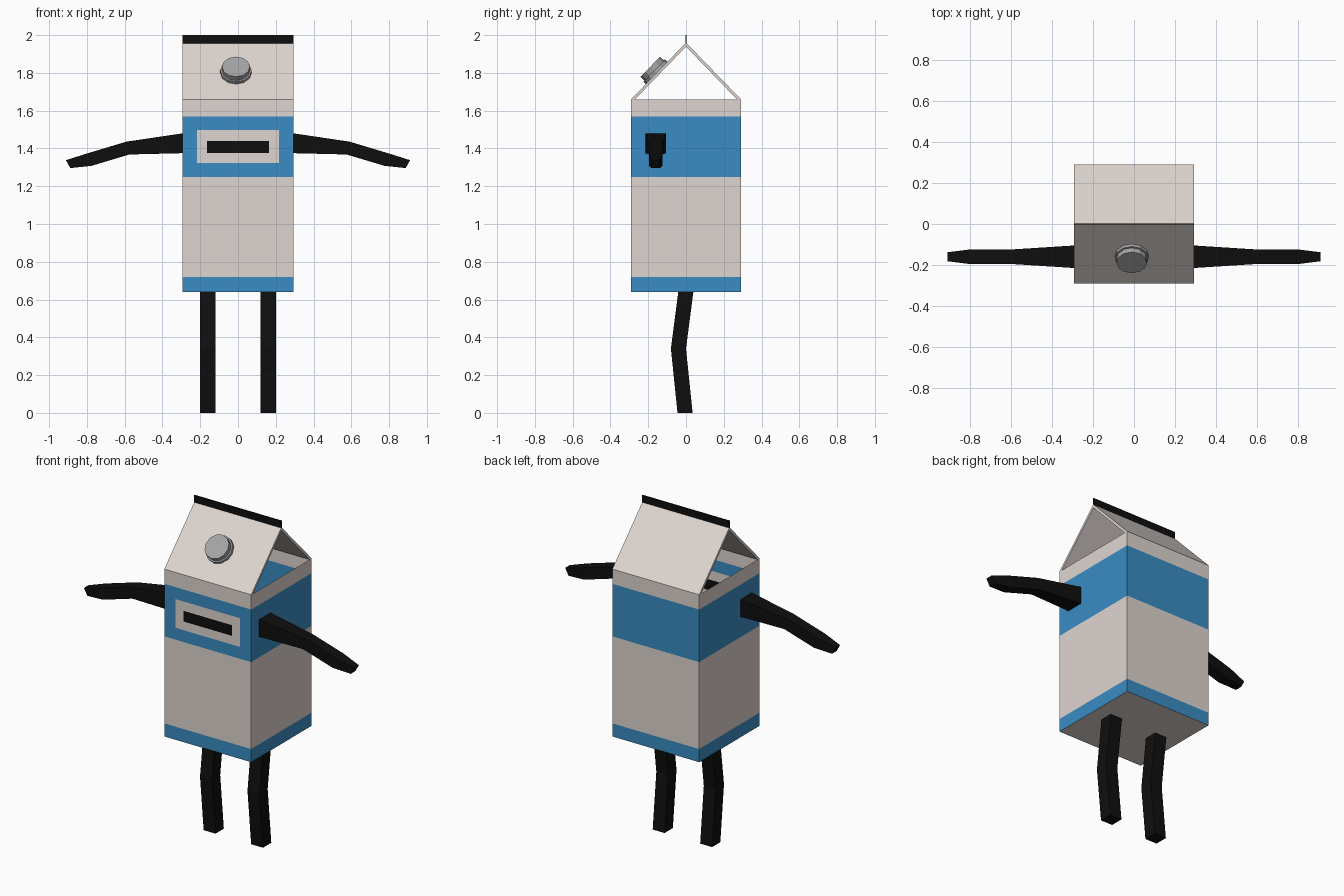
import bpy, bmesh, math
from mathutils import Matrix, Vector

if "Cube" in bpy.data.objects:
    bpy.data.objects.remove(bpy.data.objects["Cube"])


def material(name, rgb):
    m = bpy.data.materials.new(name)
    m.diffuse_color = (*rgb, 1)
    m.use_nodes = True
    m.node_tree.nodes["Principled BSDF"].inputs["Base Color"].default_value = m.diffuse_color
    return m


CREAM = material("cream", (0.73, 0.665, 0.63))
BLUE = material("blue", (0.042, 0.262, 0.55))
BLACK = material("black", (0.0045, 0.0045, 0.0045))
GREY = material("grey", (0.376, 0.376, 0.376))

W, D = 0.293, 0.291            # half width and half depth of the carton
BASE, RIM, RIDGE, TOP = 0.64, 1.66, 1.96, 2.0


def finish(name, bm, *mats):
    bmesh.ops.recalc_face_normals(bm, faces=bm.faces)
    mesh = bpy.data.meshes.new(name)
    bm.to_mesh(mesh)
    bm.free()
    for m in mats:
        mesh.materials.append(m)
    ob = bpy.data.objects.new(name, mesh)
    bpy.context.collection.objects.link(ob)
    return ob


def loft(name, rings, mat):
    """Closed tube through rings of four points each."""
    bm = bmesh.new()
    rows = [[bm.verts.new(p) for p in ring] for ring in rings]
    for a, b in zip(rows, rows[1:]):
        for i in range(4):
            j = (i + 1) % 4
            bm.faces.new((a[i], a[j], b[j], b[i]))
    bm.faces.new(rows[0])
    bm.faces.new(rows[-1])
    return finish(name, bm, mat)


def box(bm, size, centre):
    bmesh.ops.create_cube(bm, size=1, matrix=Matrix.Translation(centre) @ Matrix.Diagonal((*size, 1)))


# Carton body: thin open-topped box, cut along its colour borders
bm = bmesh.new()
box(bm, (2 * W, 2 * D, RIM - BASE), (0, 0, (RIM + BASE) / 2))
bmesh.ops.recalc_face_normals(bm, faces=bm.faces)
bmesh.ops.delete(bm, geom=[f for f in bm.faces if f.normal.z > 0.5], context='FACES_ONLY')
cuts = [((0, 0, z), (0, 0, 1)) for z in (0.72, 1.25, 1.322, 1.375, 1.44, 1.497, 1.57)]
cuts += [((x, 0, 0), (1, 0, 0)) for x in (-0.217, -0.164, 0.164, 0.217)]
for co, no in cuts:
    bmesh.ops.bisect_plane(bm, geom=bm.verts[:] + bm.edges[:] + bm.faces[:], plane_co=co, plane_no=no)
for f in bm.faces:
    c = f.calc_center_median()
    front = c.y < -D + 0.001
    if c.z < BASE + 0.001:
        f.material_index = 0                                    # underside
    elif front and abs(c.x) < 0.164 and 1.375 < c.z < 1.44:
        f.material_index = 2                                    # mouth slot
    elif front and abs(c.x) < 0.217 and 1.322 < c.z < 1.497:
        f.material_index = 0                                    # mouth surround
    else:
        f.material_index = int(c.z < 0.72 or 1.25 < c.z < 1.57)  # blue bands
finish("carton_body", bm, CREAM, BLUE, BLACK)

# Two sloping roof panels, open at the gable ends
for name, s in (("front_roof_panel", -1), ("back_roof_panel", 1)):
    profile = [(s * D, RIM), (0, RIDGE), (0, RIDGE - 0.021), (s * (D - 0.021), RIM)]
    loft(name, [[(x, y, z) for y, z in profile] for x in (-W, W)], CREAM)

# Thin upright fin on the ridge
bm = bmesh.new()
box(bm, (2 * W, 0.006, TOP - RIDGE + 0.004), (0, 0, (TOP + RIDGE - 0.004) / 2))
finish("ridge_fin", bm, BLACK)

# Screw cap: wide collar with a narrower knob, square to the front panel
normal = Vector((0, -(RIDGE - RIM), D)).normalized()
seat = Matrix.Translation((-0.011, -0.155, 1.80)) @ normal.to_track_quat('Z', 'Y').to_matrix().to_4x4()
bm = bmesh.new()
for radius, low, high in ((0.083, -0.004, 0.018), (0.074, 0.018, 0.047)):
    bmesh.ops.create_cone(bm, cap_ends=True, segments=12, radius1=radius, radius2=radius, depth=high - low,
                          matrix=seat @ Matrix.Translation((0, 0, (low + high) / 2)))
finish("screw_cap", bm, GREY)

# Arms: (upper x, upper z, lower x, lower z, half depth) from shoulder to hand
ARM = [(0.293, 1.48, 0.293, 1.375, 0.055), (0.59, 1.436, 0.575, 1.368, 0.036),
       (0.80, 1.373, 0.775, 1.308, 0.036), (0.911, 1.338, 0.888, 1.296, 0.022)]
# Legs: (centre y, z) from foot to hip
LEG = [(-0.005, 0.0), (-0.04, 0.34), (-0.001, BASE)]
for side, s in (("left", -1), ("right", 1)):
    loft(side + "_arm", [[(s * ux, -0.16 - h, uz), (s * ux, -0.16 + h, uz),
                          (s * lx, -0.16 + h, lz), (s * lx, -0.16 - h, lz)]
                         for ux, uz, lx, lz, h in ARM], BLACK)
    loft(side + "_leg", [[(s * 0.16 + dx, y + dy, z) for dx, dy in
                          ((-0.04, -0.04), (0.04, -0.04), (0.04, 0.04), (-0.04, 0.04))]
                         for y, z in LEG], BLACK)
